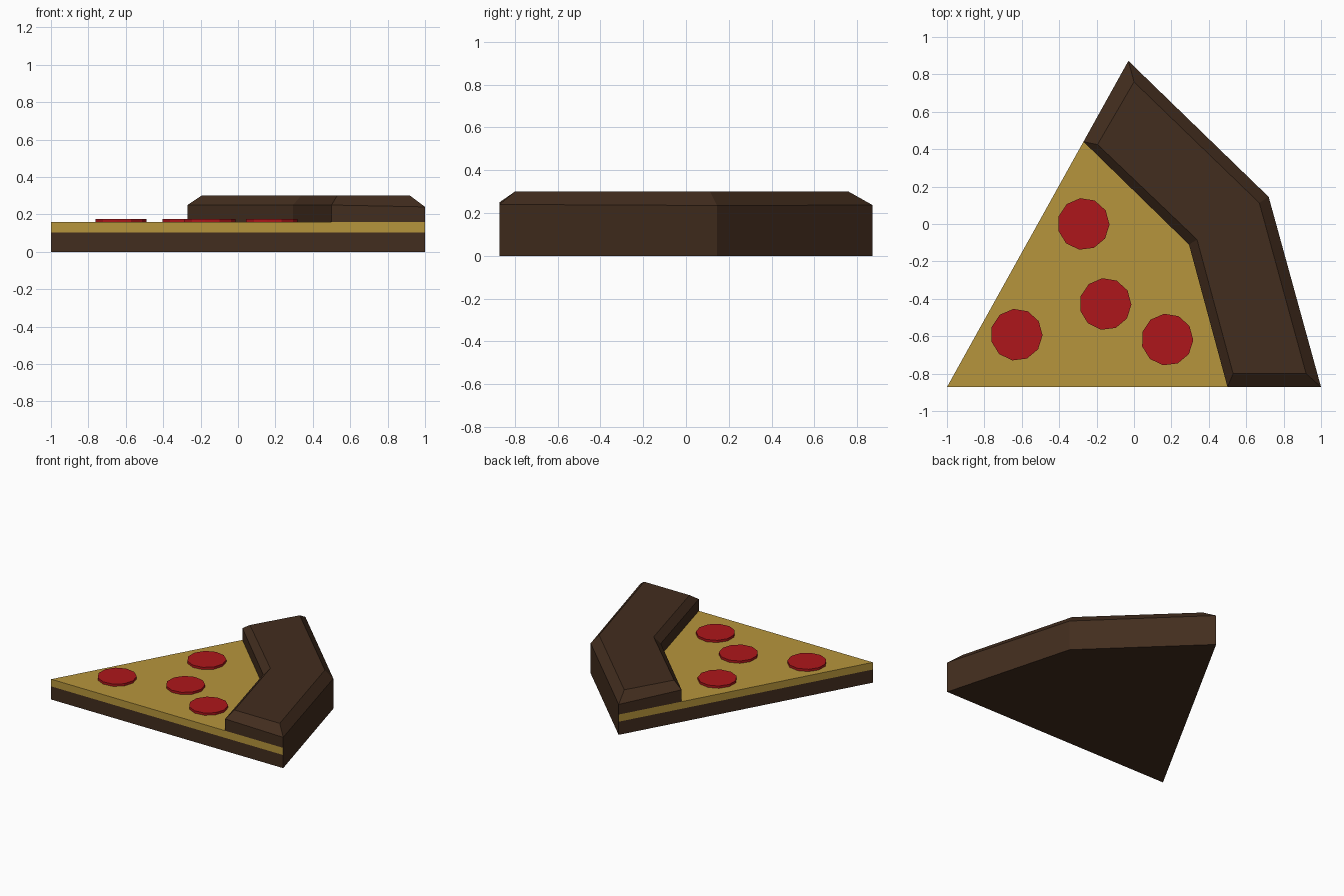
import bpy, bmesh, math

if "Cube" in bpy.data.objects:
    bpy.data.objects.remove(bpy.data.objects["Cube"])


def material(name, color):
    m = bpy.data.materials.new(name)
    m.diffuse_color = (*color, 1)
    m.use_nodes = True
    m.node_tree.nodes["Principled BSDF"].inputs["Base Color"].default_value = m.diffuse_color
    return m


brown = material("baked_dough", (0.055, 0.026, 0.013))
gold = material("cheese", (0.47, 0.30, 0.045))
red = material("pepperoni", (0.42, 0.008, 0.011))


def loft(name, rings, mats, second_mat_sides=()):
    """Closed solid through rings of equal point count; listed sides use the second material."""
    bm = bmesh.new()
    rows = [[bm.verts.new(p) for p in ring] for ring in rings]
    bm.faces.new(rows[0][::-1])
    bm.faces.new(rows[-1])
    n = len(rows[0])
    for a, b in zip(rows, rows[1:]):
        for i in range(n):
            j = (i + 1) % n
            f = bm.faces.new((a[i], a[j], b[j], b[i]))
            f.material_index = 1 if i in second_mat_sides else 0
    bmesh.ops.recalc_face_normals(bm, faces=bm.faces)
    me = bpy.data.meshes.new(name)
    bm.to_mesh(me)
    bm.free()
    for m in mats:
        me.materials.append(m)
    ob = bpy.data.objects.new(name, me)
    bpy.context.collection.objects.link(ob)
    return ob


def at(points, z):
    return [(x, y, z) for x, y in points]


# Slice: tip, then the three outer corners
slice_outline = [(-1, -0.872), (1, -0.872), (0.72, 0.145), (-0.03, 0.872)]
loft("dough_base", [at(slice_outline, 0), at(slice_outline, 0.102)], [brown])
# The cheese rim under the crust is browned on its outer sides
loft("cheese_layer", [at(slice_outline, 0.102), at(slice_outline, 0.158)],
     [gold, brown], second_mat_sides=(1, 2))

# Raised crust with a chamfered top
crust = slice_outline[1:] + [(-0.27, 0.44), (0.294, -0.11), (0.5, -0.872)]
heights = [0.24, 0.235, 0.237, 0.25, 0.25, 0.25]
crust_top = [(0.92, -0.80), (0.67, 0.113), (0.0, 0.76),
             (-0.195, 0.425), (0.337, -0.083), (0.53, -0.80)]
loft("crust", [at(crust, 0.158),
               [(x, y, z) for (x, y), z in zip(crust, heights)],
               at(crust_top, 0.30)], [brown])

# Pepperoni discs
for k, (cx, cy) in enumerate([(-0.27, 0), (-0.153, -0.428), (-0.628, -0.592), (0.178, -0.618)]):
    disc = [(cx + 0.139 * math.cos(math.radians(97) + i * math.tau / 11),
             cy + 0.139 * math.sin(math.radians(97) + i * math.tau / 11)) for i in range(11)]
    loft(f"pepperoni_{k + 1}", [at(disc, 0.15), at(disc, 0.176)], [red])
